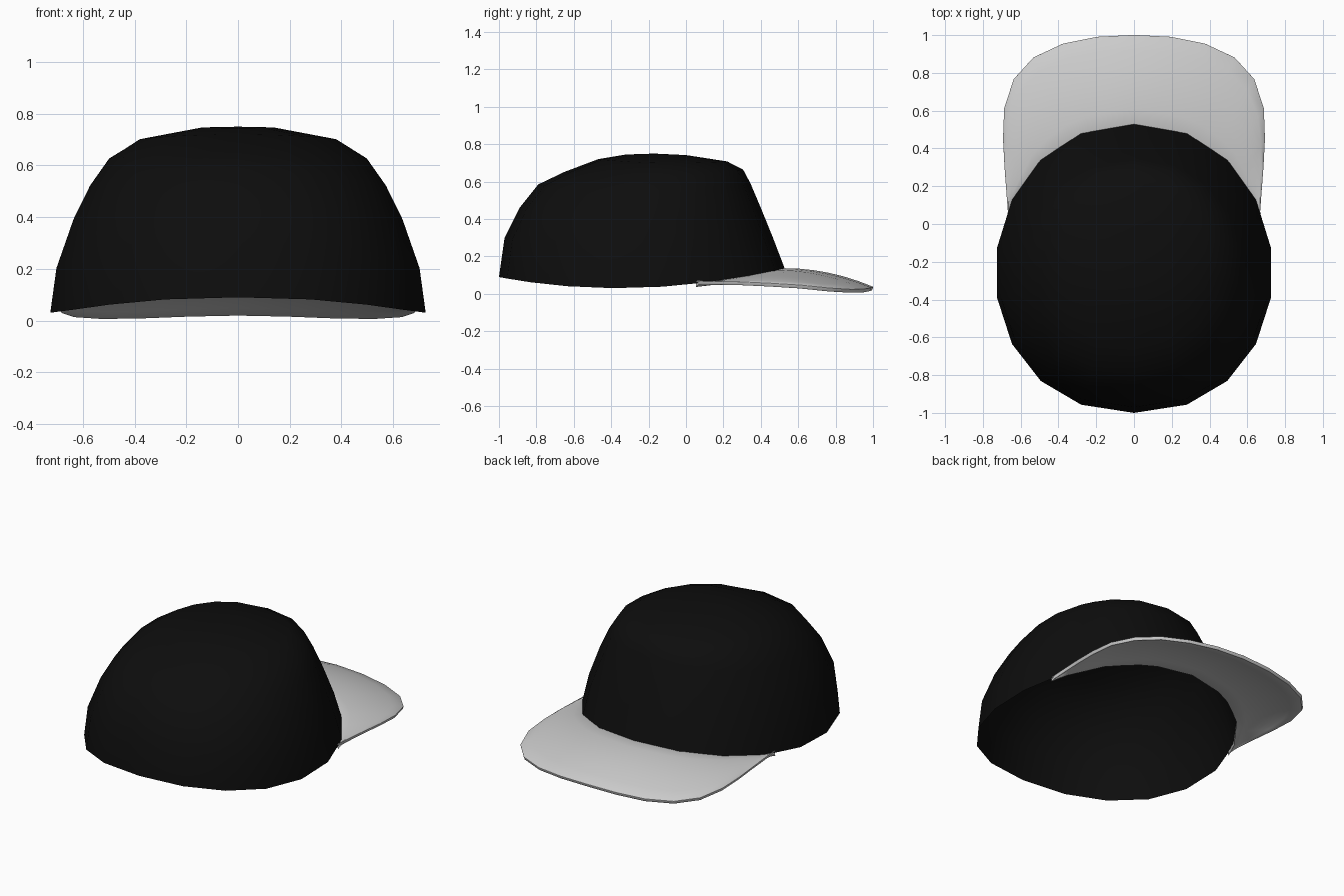
import bpy, math

if "Cube" in bpy.data.objects:
    bpy.data.objects.remove(bpy.data.objects["Cube"])

SIDES = 18
# Crown levels: front (y, z), side (half width, z), back (y, z)
LEVELS = [
    ((.528, .135), (.735, .032), (-1.0, .09)),
    ((.465, .30), (.712, .20), (-.97, .30)),
    ((.40, .46), (.645, .39), (-.89, .46)),
    ((.345, .59), (.58, .52), (-.79, .585)),
    ((.305, .665), (.505, .625), (-.65, .652)),
    ((.22, .708), (.385, .70), (-.47, .72)),
    ((.0, .742), (.14, .747), (-.32, .745)),
]


def ring_point(level, angle):
    (yf, zf), (w, zs), (yb, zb) = level
    c, s = math.cos(angle), math.sin(angle)
    half = (yf - yb) / 2
    x = w * math.copysign(abs(s) ** .9, s)
    y = (yf + yb) / 2 + half * (c - .03 * s * s)
    z = zs + c * (zf - zb) / 2 + c * c * ((zf + zb) / 2 - zs)
    return (x, y, z)


def rim_point(angle):
    # Point on the faceted lower edge of the crown
    step = 2 * math.pi / SIDES
    k = math.floor(angle / step)
    f = angle / step - k
    a, b = ring_point(LEVELS[0], k * step), ring_point(LEVELS[0], (k + 1) * step)
    return [p + (q - p) * f for p, q in zip(a, b)]


def make_object(name, verts, faces):
    mesh = bpy.data.meshes.new(name)
    mesh.from_pydata(verts, [], faces)
    mesh.update()
    for p in mesh.polygons:
        p.use_smooth = True
    obj = bpy.data.objects.new(name, mesh)
    bpy.context.collection.objects.link(obj)
    return obj


# Crown: open shell of lofted rings closed by a fan at the top
verts = [ring_point(lv, -2 * math.pi * i / SIDES) for lv in LEVELS for i in range(SIDES)]
verts.append((0, -.17, .75))
faces = []
for k in range(len(LEVELS) - 1):
    for i in range(SIDES):
        j = (i + 1) % SIDES
        a, b = k * SIDES, (k + 1) * SIDES
        faces.append((a + j, a + i, b + i, b + j)[::-1])
top = (len(LEVELS) - 1) * SIDES
faces += [(top + i, len(verts) - 1, top + (i + 1) % SIDES) for i in range(SIDES)]
faces = [f[::-1] for f in faces]
crown = make_object("crown", verts, faces)
black = bpy.data.materials.new("black_cloth")
black.diffuse_color = (.004, .004, .004, 1)
black.use_nodes = True
black.node_tree.nodes["Principled BSDF"].inputs["Base Color"].default_value = black.diffuse_color
crown.data.materials.append(black)
import bmesh
bm = bmesh.new()
bm.from_mesh(crown.data)
bmesh.ops.recalc_face_normals(bm, faces=bm.faces)
bm.to_mesh(crown.data)
bm.free()

# Brim: curved sheet between the crown rim and the outer outline
half = [(.665, .06, .06), (.682, .3, .055), (.69, .45, .048), (.685, .61, .038),
        (.635, .765, .022), (.53, .88, .015), (.375, .952, .017), (.195, .988, .024),
        (0, .998, .028)]
outline = half + [(-x, y, z) for x, y, z in half[-2::-1]]
ROWS = 6
n = len(outline)
verts = []
for i, outer in enumerate(outline):
    t = 1 - 2 * i / (n - 1)
    inner = rim_point(math.radians(66) * t)
    inner[2] -= .008
    for r in range(ROWS + 1):
        f = r / ROWS
        p = [a + (b - a) * f for a, b in zip(inner, outer)]
        p[2] += .1 * f * (1 - f) * (1 - t * t)
        verts.append(p)
R = ROWS + 1
faces = [(i * R + r, i * R + r + 1, (i + 1) * R + r + 1, (i + 1) * R + r)[::-1]
         for i in range(n - 1) for r in range(ROWS)]
brim = make_object("brim", verts, faces)
thick = brim.modifiers.new("thickness", 'SOLIDIFY')
thick.thickness = .02
thick.offset = 0
edge = brim.modifiers.new("rounded_edge", 'BEVEL')
edge.width = .007
edge.segments = 2
edge.limit_method = 'ANGLE'
edge.angle_limit = math.radians(60)
